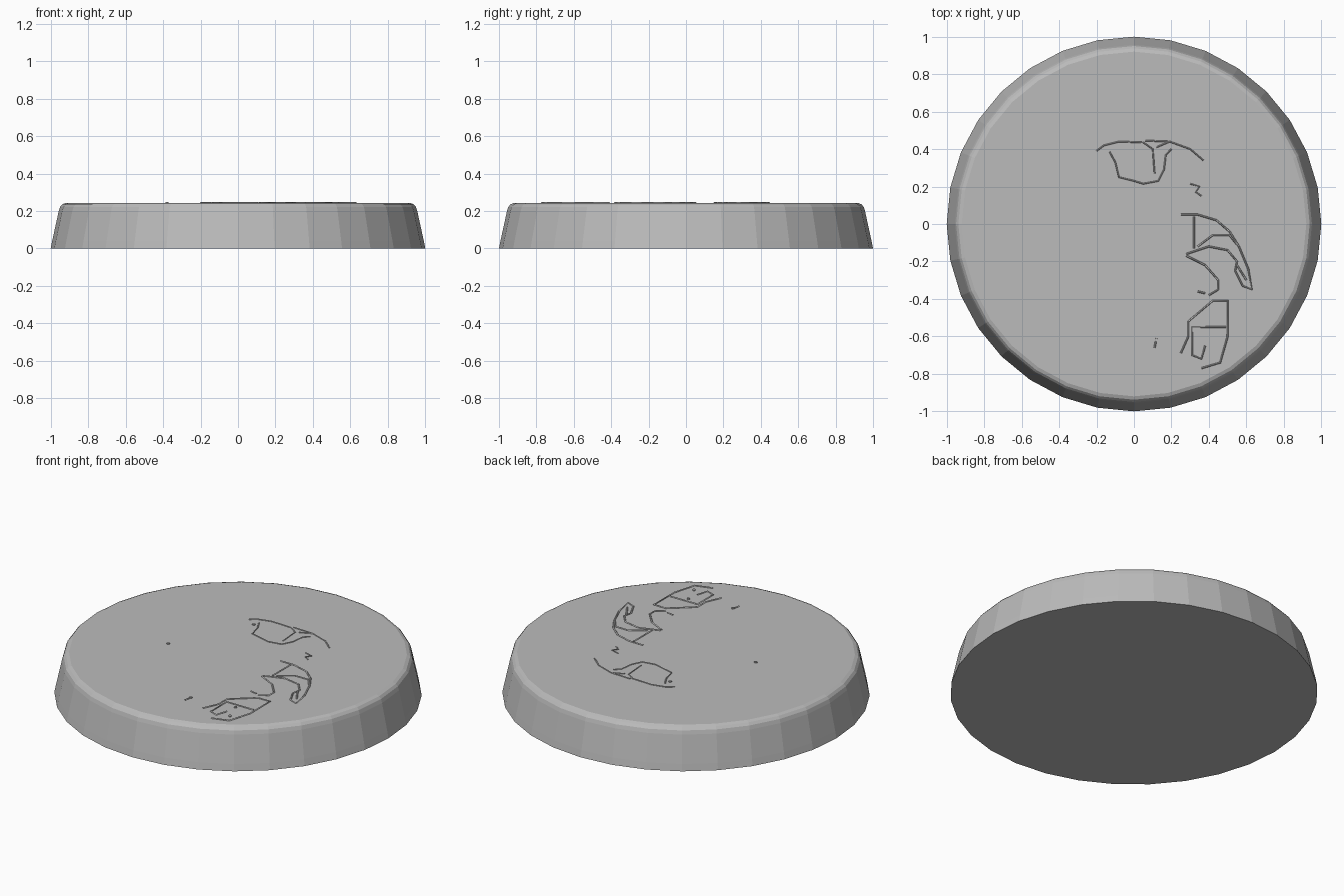
import bpy, bmesh, math

cube = bpy.data.objects.get("Cube")
if cube:
    bpy.data.objects.remove(cube, do_unlink=True)

SIDES = 32
TOP = 0.243

grey = bpy.data.materials.new("stone grey")
grey.use_nodes = True
tone = (0.5, 0.5, 0.5, 1)
grey.diffuse_color = tone
grey.node_tree.nodes["Principled BSDF"].inputs["Base Color"].default_value = tone


def add_object(name, data):
    obj = bpy.data.objects.new(name, data)
    bpy.context.collection.objects.link(obj)
    data.materials.append(grey)
    return obj


# Tapered round base: stacked rings with a rounded upper rim
def build_disc(name, profile):
    bm = bmesh.new()
    rings = []
    for radius, z in profile:
        ring = []
        for i in range(SIDES):
            angle = math.tau * i / SIDES
            ring.append(bm.verts.new((radius * math.cos(angle), radius * math.sin(angle), z)))
        rings.append(ring)
    for low, high in zip(rings, rings[1:]):
        for i in range(SIDES):
            j = (i + 1) % SIDES
            bm.faces.new((low[i], low[j], high[j], high[i]))
    bm.faces.new(rings[-1])
    bm.faces.new(rings[0][::-1])
    mesh = bpy.data.meshes.new(name)
    bm.to_mesh(mesh)
    bm.free()
    return add_object(name, mesh)


build_disc("round_base", [(1, 0), (0.992, 0.04), (0.957, 0.2),
                          (0.95, 0.222), (0.938, 0.236), (0.92, TOP)])


# Fine raised lines on the top, each a thin angular ridge
def build_ridges(name, strokes, thickness=0.005):
    curve = bpy.data.curves.new(name, "CURVE")
    curve.dimensions = "3D"
    curve.bevel_depth = thickness
    curve.bevel_resolution = 0
    curve.use_fill_caps = True
    for stroke in strokes:
        spline = curve.splines.new("POLY")
        spline.points.add(len(stroke) - 1)
        for point, (x, y) in zip(spline.points, stroke):
            point.co = (x, y, TOP + 0.001, 1)
    return add_object(name, curve)


build_ridges("arched_ridges", [
    [(-.2, .39), (-.16, .42), (-.08, .44), (.05, .435), (.1, .4), (.11, .27)],
    [(.06, .445), (.19, .44), (.3, .4), (.37, .34)],
    [(.19, .44), (.12, .41)],
    [(-.13, .385), (-.1, .33), (-.08, .25), (0, .23), (.05, .215),
     (.13, .23), (.16, .29), (.17, .37), (.2, .4)],
    [(.3, .215), (.35, .2), (.33, .17), (.36, .15)],
], 0.004)

build_ridges("curved_wing_ridges", [
    [(.25, .05), (.34, .05), (.44, .02), (.51, -.04), (.56, -.12), (.61, -.24),
     (.63, -.35), (.58, -.33), (.54, -.25), (.55, -.2), (.5, -.14), (.4, -.12), (.28, -.16)],
    [(.32, .04), (.32, -.13)],
    [(.34, -.12), (.42, -.06), (.51, -.06), (.55, -.11)],
    [(.55, -.22), (.6, -.3)],
    [(.28, -.17), (.38, -.22), (.45, -.3), (.45, -.35), (.4, -.38)],
    [(.34, -.36), (.38, -.37)],
])

build_ridges("lower_patch_ridges", [
    [(.25, -.69), (.29, -.6), (.29, -.52), (.42, -.41), (.5, -.41),
     (.5, -.6), (.46, -.74), (.36, -.77)],
    [(.49, -.55), (.31, -.55), (.31, -.7), (.36, -.72), (.38, -.65)],
    [(.11, -.66), (.12, -.61)],
])

# Small specks scattered on the top
for x, y in [(-.38, -.12), (-.14, .35), (.12, -.62), (.43, -.69), (.39, -.58)]:
    bpy.ops.mesh.primitive_cylinder_add(vertices=6, radius=0.009, depth=0.012, location=(x, y, TOP))
    speck = bpy.context.object
    speck.name = "surface_speck"
    speck.data.materials.append(grey)
